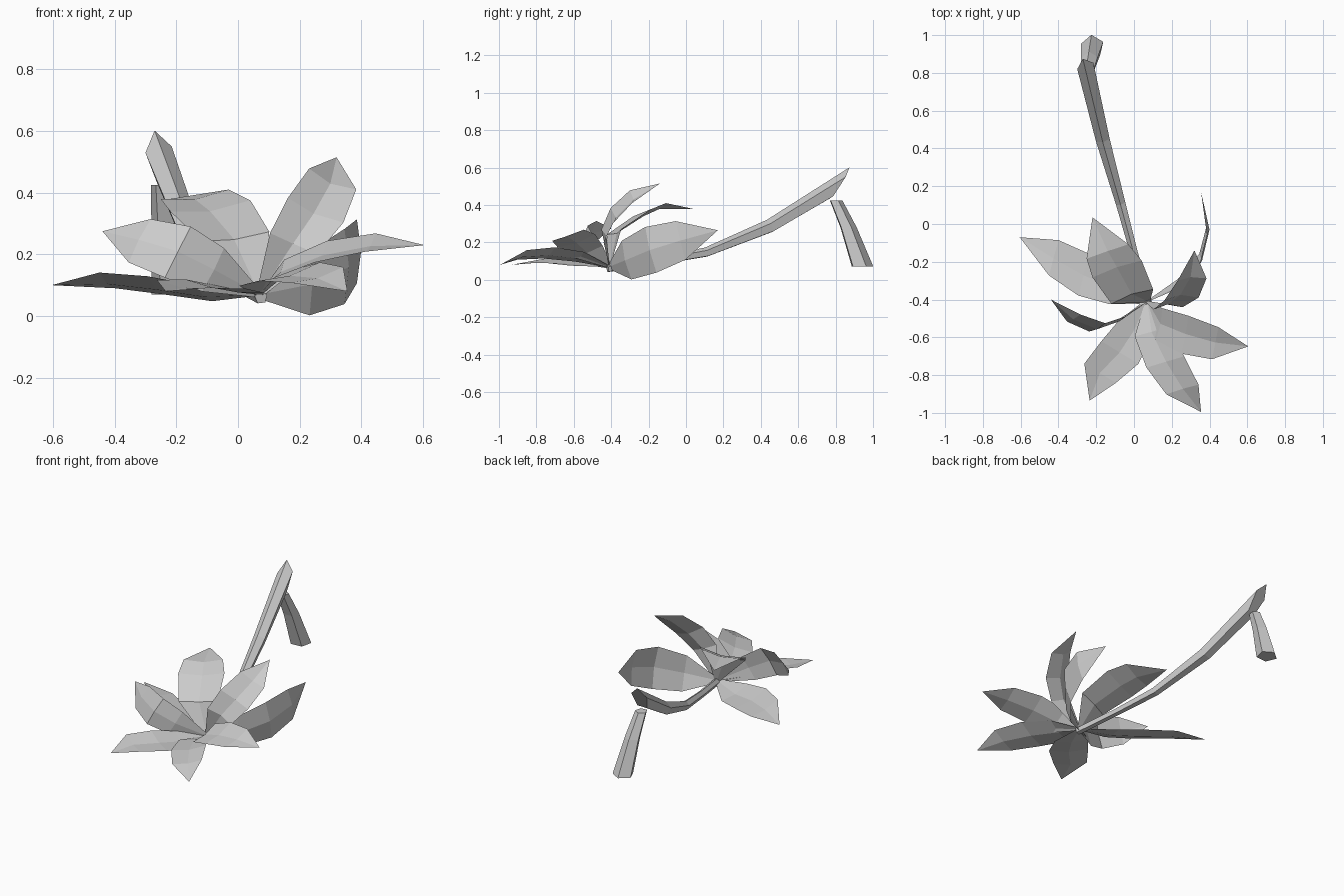
import bpy, bmesh, math
from mathutils import Vector

cube = bpy.data.objects.get("Cube")
if cube:
    bpy.data.objects.remove(cube, do_unlink=True)

grey = bpy.data.materials.new("plain_grey")
grey.use_nodes = True
tone = (0.6, 0.6, 0.6, 1)
grey.diffuse_color = tone
grey.node_tree.nodes["Principled BSDF"].inputs["Base Color"].default_value = tone

HEART = Vector((0.07, -0.41, 0.07))
WIDTHS = (0.12, 0.85, 1, 0.85)


def finish(bm, name):
    mesh = bpy.data.meshes.new(name)
    bm.to_mesh(mesh)
    bm.free()
    mesh.materials.append(grey)
    obj = bpy.data.objects.new(name, mesh)
    bpy.context.collection.objects.link(obj)
    return obj


def petal(name, path, side, cup=0.014):
    """Folded blade: rows of edge, rib, edge along the path, closed by a tip."""
    points = [HEART] + [Vector(p) for p in path]
    side = Vector(side)
    bm = bmesh.new()
    rows = []
    for i, width in enumerate(WIDTHS):
        along = points[i + 1] - points[max(i - 1, 0)]
        normal = side.cross(along).normalized()
        half = side * width
        # the rib sinks below the chord, the edges rise a little
        rib = points[i] - normal * cup * width * 0.7
        rise = normal * cup * width * 0.3
        rows.append([bm.verts.new(p) for p in
                     (points[i] - half + rise, rib, points[i] + half + rise)])
    for low, high in zip(rows, rows[1:]):
        for k in range(2):
            bm.faces.new((low[k], low[k + 1], high[k + 1], high[k]))
    tip = bm.verts.new(points[-1])
    for k in range(2):
        bm.faces.new((rows[-1][k], rows[-1][k + 1], tip))
    return finish(bm, name)


def stalk(name, rings, turn, shear=0, level=False):
    """Tapered five-sided prism through (centre, radius) rings; shear slants its end."""
    bm = bmesh.new()
    centres = [Vector(c) for c, r in rings]
    loops = []
    for i, (c, r) in enumerate(rings):
        along = (centres[min(i + 1, len(rings) - 1)] - centres[max(i - 1, 0)]).normalized()
        across = along.cross(Vector((0, 0, 1))).normalized()
        up = across.cross(along)
        if level:
            across, up = Vector((1, 0, 0)), Vector((0, 1, 0))
        slant = shear if i == len(rings) - 1 else 0
        loop = []
        for k in range(5):
            a = turn + math.tau * k / 5
            offset = across * math.cos(a) + (up + along * slant) * math.sin(a)
            loop.append(bm.verts.new(centres[i] + offset * r))
        loops.append(loop)
    for low, high in zip(loops, loops[1:]):
        for k in range(5):
            n = (k + 1) % 5
            bm.faces.new((low[k], low[n], high[n], high[k]))
    bm.faces.new(loops[0])
    bm.faces.new(loops[-1])
    bmesh.ops.recalc_face_normals(bm, faces=bm.faces[:])
    return finish(bm, name)


# Petals around the heart
petal("right_low_petal",
      [(-.11, -.33, .07), (-.265, -.27, .095), (-.425, -.18, .112), (-.605, -.07, .1)],
      (.03, .11, -.03))
petal("back_tall_petal",
      [(-.01, -.38, .255), (-.09, -.235, .352), (-.14, -.145, .39), (-.22, .035, .38)],
      (.13, .045, .018), 0.02)
petal("right_raised_petal",
      [(-.08, -.51, .15), (-.195, -.55, .208), (-.32, -.5, .245), (-.44, -.4, .275)],
      (.042, .022, .083), -0.01)
petal("front_right_petal",
      [(0, -.565, .085), (-.075, -.68, .1), (-.18, -.79, .1), (-.235, -.935, .08)],
      (-.098, .06, .015))
petal("front_left_petal",
      [(.09, -.57, .12), (.167, -.73, .14), (.257, -.875, .13), (.355, -.995, .08)],
      (-.1, -.03, -.03))
petal("left_petal",
      [(.135, -.53, .15), (.27, -.585, .205), (.43, -.63, .235), (.605, -.648, .23)],
      (-.02, -.1, -.035))
petal("left_tall_petal",
      [(.18, -.44, .235), (.25, -.39, .34), (.305, -.29, .44), (.32, -.14, .515)],
      (.09, .007, -.04), 0.025)
petal("back_left_petal",
      [(.235, -.32, .105), (.35, -.19, .16), (.39, -.03, .21), (.355, .17, .265)],
      (0, -.03, .122), 0.016)

# Long curved stem with a slanted end, and its flared offshoot
stalk("stem", [((.075, -.42, .06), .022), ((.0, -.15, .1), .022),
               ((-.07, .11, .147), .027), ((-.165, .45, .286), .039),
               ((-.252, .82, .512), .048)], turn=math.pi / 2 + 0.12, shear=2)
stalk("offshoot", [((-.248, .8, .425), .036), ((-.235, .866, .28), .047),
                   ((-.22, .94, .07), .062)], turn=0.4, level=True)
